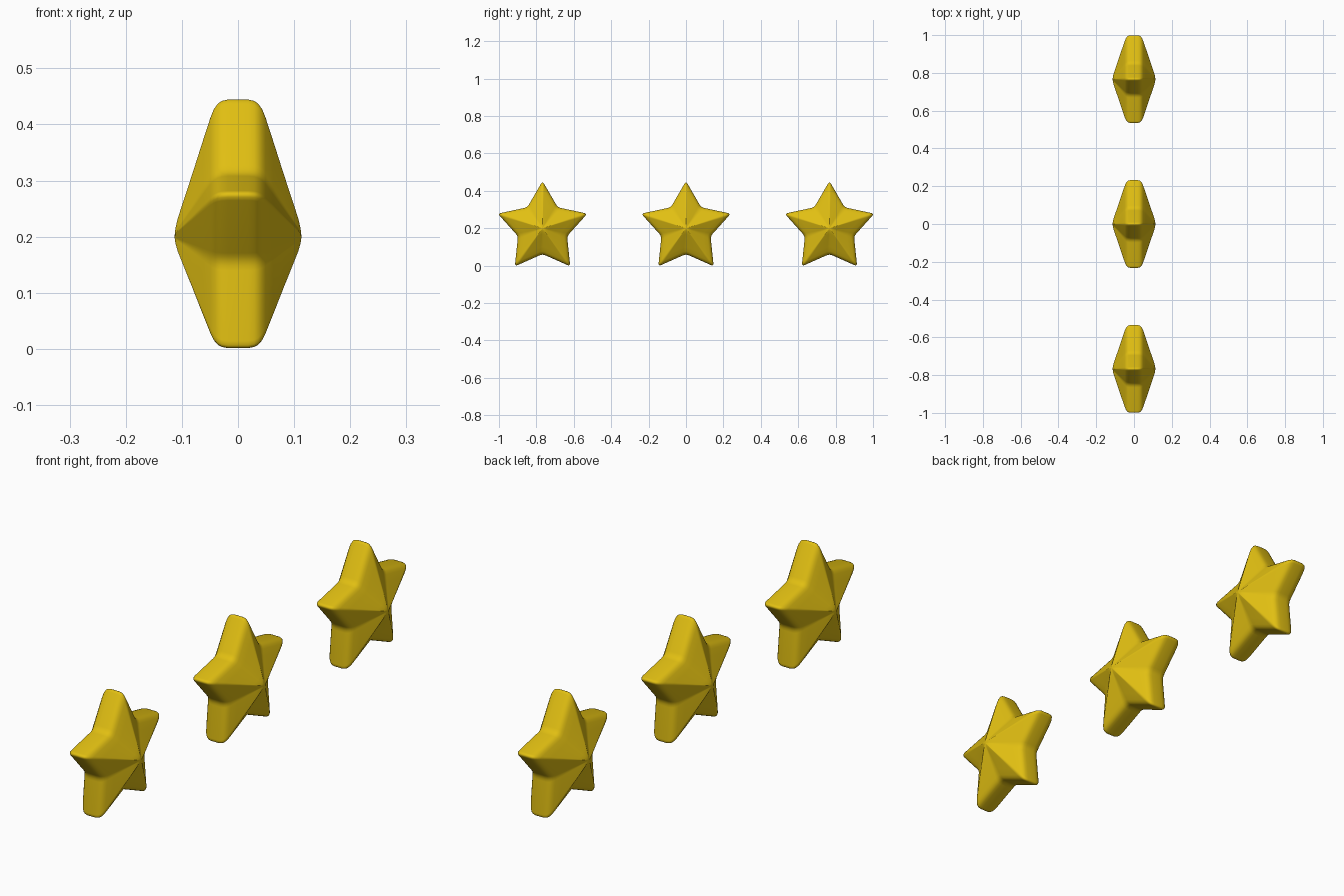
import bpy, bmesh, math
from mathutils import Vector

if "Cube" in bpy.data.objects:
    bpy.data.objects.remove(bpy.data.objects["Cube"])

OUTER, INNER, CUT = 0.252, 0.138, 0.018
CENTER_Z, SPACING = 0.2, 0.767
# Half profile from the domed centre to the rounded rim: (outline scale, x)
PROFILE = [(0.03, 0.1125), (0.07, 0.111), (0.13, 0.1075), (0.22, 0.1005),
           (0.45, 0.082), (0.7, 0.0625), (0.87, 0.049), (0.93, 0.043),
           (0.97, 0.036), (0.99, 0.029), (1.0, 0.018)]

gold = bpy.data.materials.new("golden yellow")
gold.diffuse_color = (0.75, 0.52, 0.006, 1)
gold.use_nodes = True
gold.node_tree.nodes["Principled BSDF"].inputs["Base Color"].default_value = gold.diffuse_color


def star_outline(steps=4):
    """Five-pointed outline in (y, z) with softened corners."""
    corners = []
    for i in range(10):
        a = math.pi / 2 + i * math.pi / 5
        r = INNER if i % 2 else OUTER
        corners.append(Vector((r * math.cos(a), r * math.sin(a))))
    points = []
    for i, c in enumerate(corners):
        a = c + (corners[i - 1] - c).normalized() * CUT
        b = c + (corners[(i + 1) % 10] - c).normalized() * CUT
        for k in range(steps + 1):
            t = k / steps
            points.append(a * (1 - t) ** 2 + c * 2 * t * (1 - t) + b * t * t)
    return points


def star_mesh():
    bm = bmesh.new()
    outline = star_outline()
    n = len(outline)
    # Rings from one domed side, over the rim, to the other side
    rings = PROFILE + [(s, -x) for s, x in reversed(PROFILE)]
    loops = [[bm.verts.new((x, p.x * s, p.y * s)) for p in outline] for s, x in rings]
    for a, b in zip(loops, loops[1:]):
        for i in range(n):
            j = (i + 1) % n
            bm.faces.new((a[i], a[j], b[j], b[i]))
    # Centre points
    for loop, x in ((loops[0], 0.113), (loops[-1], -0.113)):
        tip = bm.verts.new((x, 0, 0))
        for i in range(n):
            bm.faces.new((loop[i], loop[(i + 1) % n], tip))
    bmesh.ops.recalc_face_normals(bm, faces=bm.faces[:])
    for f in bm.faces:
        f.smooth = True
    mesh = bpy.data.meshes.new("star")
    bm.to_mesh(mesh)
    bm.free()
    mesh.materials.append(gold)
    return mesh


# Three identical stars in a row
mesh = star_mesh()
for name, y in (("front_star", -SPACING), ("middle_star", 0), ("back_star", SPACING)):
    star = bpy.data.objects.new(name, mesh)
    star.location = (0, y, CENTER_Z)
    bpy.context.collection.objects.link(star)
